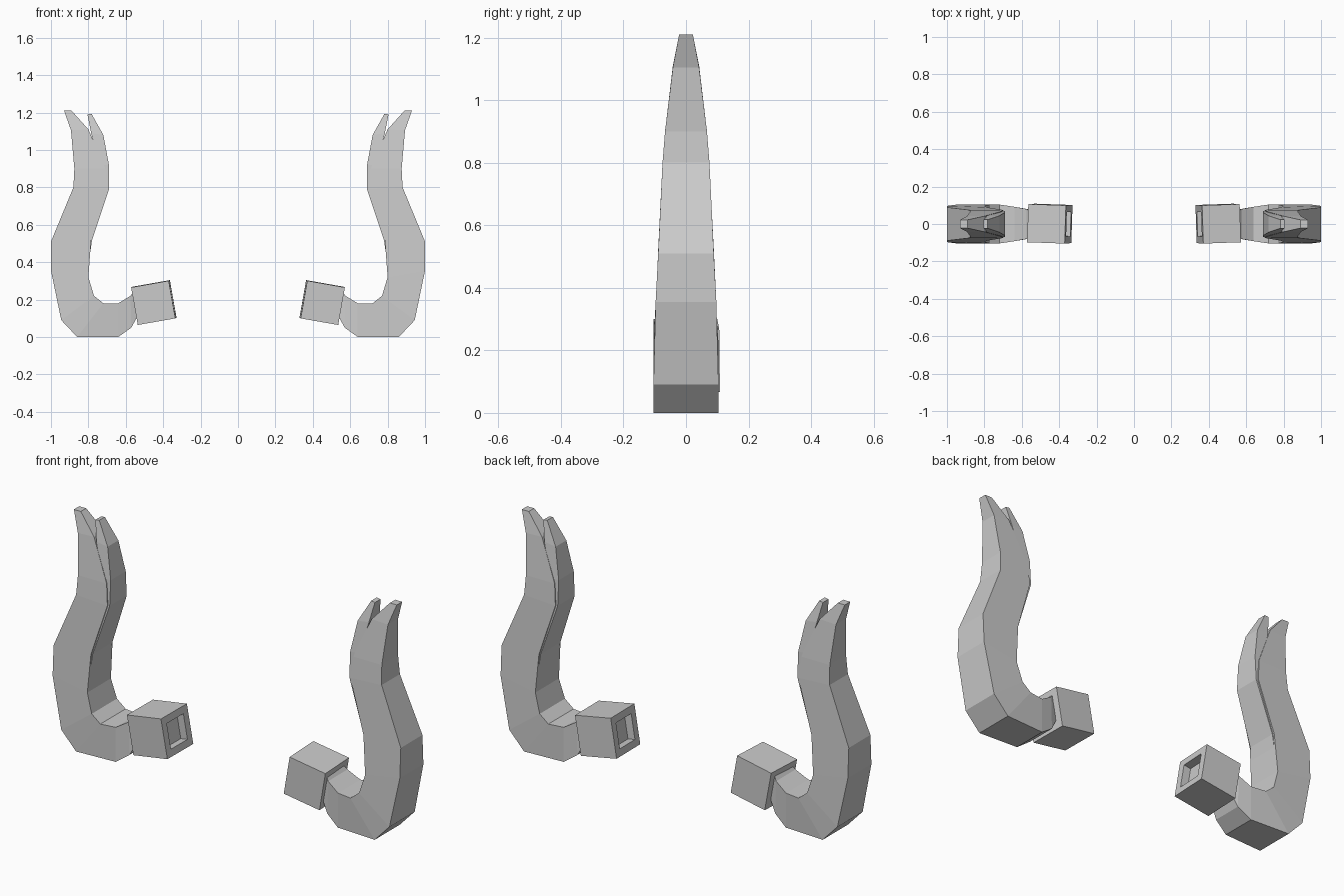
import bpy, bmesh
from math import radians
from mathutils import Matrix, Euler, Vector

if "Cube" in bpy.data.objects:
    bpy.data.objects.remove(bpy.data.objects["Cube"])


def finish(bm, name):
    """Turn a bmesh into an object mirrored across x = 0."""
    bmesh.ops.recalc_face_normals(bm, faces=bm.faces)
    mesh = bpy.data.meshes.new(name)
    bm.to_mesh(mesh)
    bm.free()
    obj = bpy.data.objects.new(name, mesh)
    bpy.context.collection.objects.link(obj)
    mod = obj.modifiers.new("mirror", 'MIRROR')
    mod.use_mirror_merge = False
    return obj


def loft(name, sections):
    """Rectangular sections: outer x, z, inner x, z, half depth in y."""
    bm = bmesh.new()
    rings = []
    for ox, oz, ix, iz, h in sections:
        rings.append([bm.verts.new(p) for p in
                      ((ox, -h, oz), (ox, h, oz), (ix, h, iz), (ix, -h, iz))])
    for a, b in zip(rings, rings[1:]):
        for i in range(4):
            j = (i + 1) % 4
            bm.faces.new((a[i], a[j], b[j], b[i]))
    bm.faces.new(rings[0])
    bm.faces.new(rings[-1])
    return finish(bm, name)


# Main curved horn, from the neck at the socket block up to the outer tip
loft("horn", [
    (0.535, 0.115, 0.56, 0.24, 0.07),
    (0.57, 0.05, 0.575, 0.22, 0.08),
    (0.64, 0.00, 0.64, 0.18, 0.092),
    (0.86, 0.00, 0.72, 0.18, 0.104),
    (0.945, 0.09, 0.77, 0.22, 0.104),
    (1.00, 0.355, 0.80, 0.32, 0.097),
    (1.00, 0.51, 0.785, 0.52, 0.089),
    (0.88, 0.80, 0.70, 0.79, 0.075),
    (0.875, 0.90, 0.71, 0.90, 0.067),
    (0.893, 1.105, 0.80, 1.11, 0.042),
    (0.93, 1.21, 0.89, 1.21, 0.022)])

# Slim second prong splitting off the inner edge
loft("inner_prong", [
    (0.83, 0.40, 0.798, 0.40, 0.083),
    (0.83, 0.52, 0.78, 0.52, 0.081),
    (0.75, 0.79, 0.69, 0.79, 0.070),
    (0.74, 0.92, 0.69, 0.92, 0.062),
    (0.785, 1.09, 0.72, 1.08, 0.044),
    (0.805, 1.19, 0.783, 1.193, 0.023)])

# Tilted mounting block with a square socket in its inner end
bm = bmesh.new()
bmesh.ops.create_cube(bm, size=0.204)
end = min(bm.faces, key=lambda f: f.calc_center_median().x)
bmesh.ops.inset_region(bm, faces=[end], thickness=0.052)
bmesh.ops.translate(bm, verts=end.verts, vec=Vector((0, 0, 0)))
floor = bmesh.ops.extrude_discrete_faces(bm, faces=[end])["faces"][0]
bmesh.ops.translate(bm, verts=floor.verts, vec=(0.04, 0, 0))
tilt = Euler((radians(1), radians(10), radians(2))).to_matrix().to_4x4()
bmesh.ops.transform(bm, verts=bm.verts,
                    matrix=Matrix.Translation((0.45, 0.002, 0.184)) @ tilt)
finish(bm, "socket_block")
